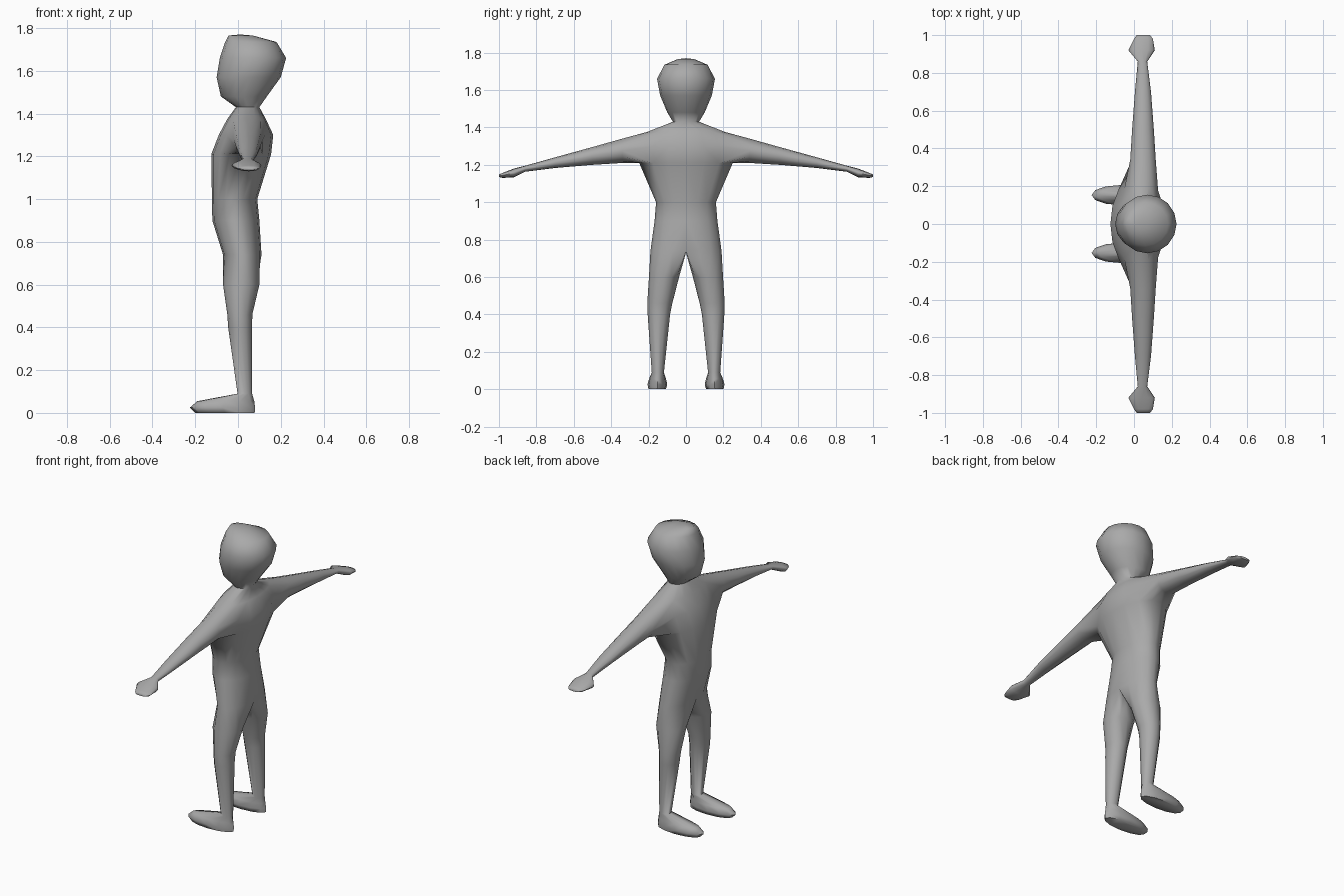
import bpy, bmesh, math

if "Cube" in bpy.data.objects:
    bpy.data.objects.remove(bpy.data.objects["Cube"])

grey = bpy.data.materials.new("plain grey")
grey.diffuse_color = (0.4, 0.4, 0.4, 1)
grey.use_nodes = True
grey.node_tree.nodes["Principled BSDF"].inputs["Base Color"].default_value = grey.diffuse_color

bm = bmesh.new()


def bridge(a, b, closed):
    n = len(a)
    for i in range(n if closed else n - 1):
        j = (i + 1) % n
        bm.faces.new((a[i], a[j], b[j], b[i]))


# Half body and head: z, front x, back x, half width
BODY = [
    (0.74, -0.07, 0.11, 0.19), (0.90, -0.12, 0.10, 0.168),
    (1.00, -0.122, 0.09, 0.16), (1.21, -0.125, 0.155, 0.25),
    (1.30, -0.09, 0.165, 0.25), (1.375, -0.05, 0.13, 0.21),
    (1.43, -0.01, 0.10, 0.07), (1.48, -0.08, 0.135, 0.10),
    (1.57, -0.10, 0.20, 0.138), (1.66, -0.085, 0.225, 0.155),
    (1.735, -0.06, 0.18, 0.115), (1.765, -0.045, 0.07, 0.045),
]
rings = []
for z, xf, xb, w in BODY:
    ring = []
    for i in range(9):
        t = math.pi * i / 8
        y = 0 if i in (0, 8) else w * math.sin(t)
        ring.append(bm.verts.new(((xf + xb) / 2 - (xb - xf) / 2 * math.cos(t), y, z)))
    rings.append(ring)
ARM_LOW = 3                      # ring where the armhole begins
for k in range(len(rings) - 1):
    a, b = rings[k], rings[k + 1]
    for i in range(8):
        if k in (ARM_LOW, ARM_LOW + 1) and 2 <= i < 6:
            continue             # armhole
        bm.faces.new((a[i], a[i + 1], b[i + 1], b[i]))
crown = bm.verts.new((0.01, 0, 1.77))
for i in range(8):
    bm.faces.new((rings[-1][i], rings[-1][i + 1], crown))

# Arm and hand: y, front x, back x, bottom z, top z
low, mid, top = rings[ARM_LOW:ARM_LOW + 3]
prev = low[2:7] + [mid[6]] + top[2:7][::-1] + [mid[2]]
for y, xf, xb, zb, zt in [
    (0.34, -0.02, 0.115, 1.21, 1.34), (0.50, -0.01, 0.105, 1.20, 1.295),
    (0.70, 0.005, 0.09, 1.183, 1.24), (0.86, 0.02, 0.07, 1.163, 1.195),
    (0.92, -0.03, 0.11, 1.133, 1.18), (0.98, 0.0, 0.10, 1.13, 1.157),
    (1.00, 0.015, 0.085, 1.135, 1.148),
]:
    ring = []
    for k in range(12):
        t = math.radians(-150 + 30 * k)
        ring.append(bm.verts.new(((xf + xb) / 2 + (xb - xf) / 2 * math.cos(t), y,
                                  (zb + zt) / 2 + (zt - zb) / 2 * math.sin(t))))
    bridge(prev, ring, True)
    prev = ring
bm.faces.new(prev)

# Leg and foot: z, front x, back x, inner y, outer y
crotch = [bm.verts.new((x, 0, 0.73)) for x in (0.07, 0.02, -0.03)]
prev = rings[0] + crotch
for z, xf, xb, yi, yo in [
    (0.60, -0.07, 0.10, 0.037, 0.198), (0.46, -0.05, 0.067, 0.073, 0.207),
    (0.40, -0.046, 0.066, 0.085, 0.205), (0.09, -0.002, 0.066, 0.118, 0.183),
    (0.055, -0.19, 0.076, 0.107, 0.198), (0.025, -0.225, 0.08, 0.10, 0.206),
    (0.0, -0.20, 0.078, 0.108, 0.2),
]:
    ring = []
    for k in range(12):
        t = math.radians(-30 + 30 * k)
        ring.append(bm.verts.new(((xf + xb) / 2 - (xb - xf) / 2 * math.cos(t),
                                  (yi + yo) / 2 + (yo - yi) / 2 * math.sin(t), z)))
    bridge(prev, ring, True)
    prev = ring
bm.faces.new(prev)

bmesh.ops.recalc_face_normals(bm, faces=bm.faces)
mesh = bpy.data.meshes.new("figure")
bm.to_mesh(mesh)
bm.free()
mesh.materials.append(grey)
figure = bpy.data.objects.new("figure", mesh)
bpy.context.collection.objects.link(figure)

# Other half
mirror = figure.modifiers.new("mirror", 'MIRROR')
mirror.use_axis = (False, True, False)
mirror.merge_threshold = 0.0005

bpy.context.view_layer.objects.active = figure
figure.select_set(True)
bpy.ops.object.shade_smooth_by_angle(angle=math.radians(75))
